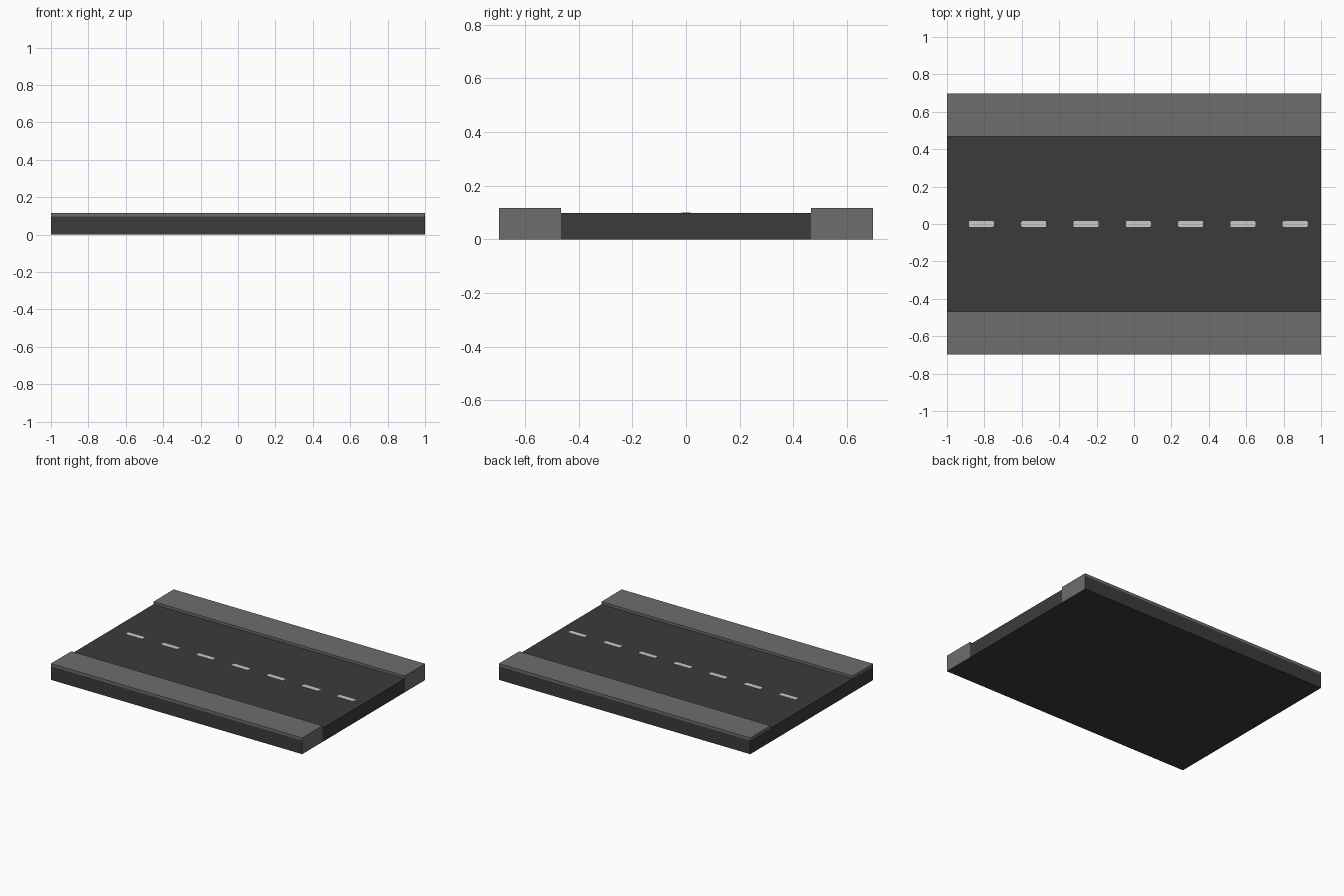
import bpy, bmesh

if "Cube" in bpy.data.objects:
    bpy.data.objects.remove(bpy.data.objects["Cube"])

LENGTH, HALF_W, CURB_Y = 2.0, 0.698, 0.467
ROAD_Z, WALK_Z = 0.098, 0.117


def material(name, value):
    m = bpy.data.materials.new(name)
    m.diffuse_color = (value, value, value, 1)
    m.use_nodes = True
    m.node_tree.nodes["Principled BSDF"].inputs["Base Color"].default_value = m.diffuse_color
    return m


asphalt = material("asphalt_dark_grey", 0.044)
concrete = material("pavement_grey", 0.153)
paint = material("line_paint_light_grey", 0.60)


def box(name, lo, hi, *mats):
    """Axis-aligned box between two corners."""
    bm = bmesh.new()
    bmesh.ops.create_cube(bm, size=1)
    for v in bm.verts:
        v.co = [lo[i] + (v.co[i] + 0.5) * (hi[i] - lo[i]) for i in range(3)]
    mesh = bpy.data.meshes.new(name)
    bm.to_mesh(mesh)
    bm.free()
    for m in mats:
        mesh.materials.append(m)
    ob = bpy.data.objects.new(name, mesh)
    bpy.context.collection.objects.link(ob)
    return ob


# Road slab, with the pavement colour carried down its right-hand end
road = box("road_slab", (-LENGTH / 2, -HALF_W, 0), (LENGTH / 2, HALF_W, ROAD_Z), asphalt, concrete)
bm = bmesh.new()
bm.from_mesh(road.data)
for y in (-CURB_Y, CURB_Y):
    bmesh.ops.bisect_plane(bm, geom=bm.verts[:] + bm.edges[:] + bm.faces[:],
                           plane_co=(0, y, 0), plane_no=(0, 1, 0))
for f in bm.faces:
    c = f.calc_center_median()
    f.material_index = int(f.normal.x > 0.9 and abs(c.y) > CURB_Y)
bm.to_mesh(road.data)
bm.free()

# Raised pavements along both sides
for name, side in (("front_pavement", -1), ("back_pavement", 1)):
    y0, y1 = sorted((side * CURB_Y, side * HALF_W))
    box(name, (-LENGTH / 2, y0, ROAD_Z), (LENGTH / 2, y1, WALK_Z), concrete)

# Dashed centre line with clipped corners
for i in range(7):
    x = 0.023 + (i - 3) * 0.2797
    dash = box(f"lane_dash_{i + 1}", (x - 0.067, -0.016, ROAD_Z - 0.002),
               (x + 0.067, 0.016, ROAD_Z + 0.002), paint)
    bm = bmesh.new()
    bm.from_mesh(dash.data)
    upright = [e for e in bm.edges if abs(e.verts[0].co.z - e.verts[1].co.z) > 0.001]
    bmesh.ops.bevel(bm, geom=upright, offset=0.007, segments=2, profile=0.5, affect='EDGES')
    bm.to_mesh(dash.data)
    bm.free()
